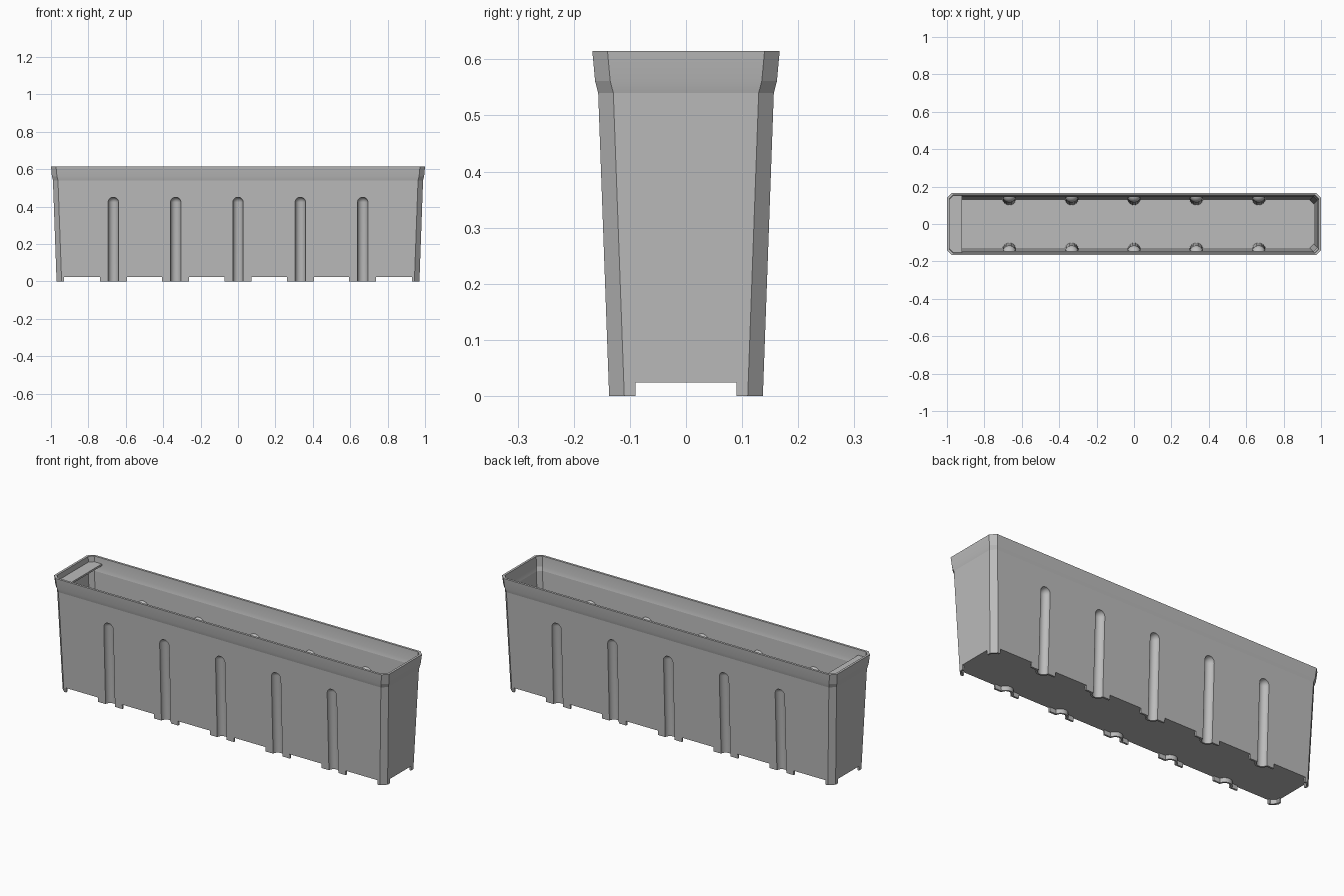
import bpy, bmesh
from math import sin, cos, pi

if "Cube" in bpy.data.objects:
    bpy.data.objects.remove(bpy.data.objects["Cube"])

HALF_X, HALF_Y, HEIGHT, CHAMFER = 1.0, 0.167, 0.615, 0.027
WALL, FLOOR_BOTTOM, FLOOR_TOP = 0.01, 0.024, 0.034
GROOVES = [i / 3 for i in range(-2, 3)]
RIM = [(0.54, 0.0105), (0.561, 0.005)]  # height, inset of the flared rim

grey = bpy.data.materials.new("planter_grey")
grey.use_nodes = True
grey.diffuse_color = (0.5, 0.5, 0.5, 1)
grey.node_tree.nodes["Principled BSDF"].inputs["Base Color"].default_value = grey.diffuse_color


def make_object(name, bm):
    bmesh.ops.recalc_face_normals(bm, faces=bm.faces)
    mesh = bpy.data.meshes.new(name)
    bm.to_mesh(mesh)
    bm.free()
    obj = bpy.data.objects.new(name, mesh)
    bpy.context.collection.objects.link(obj)
    return obj


def add_loft(bm, rings):
    """Closed skin through rings of equal point count."""
    loops = [[bm.verts.new(p) for p in ring] for ring in rings]
    for a, b in zip(loops, loops[1:]):
        for i in range(len(a)):
            j = (i + 1) % len(a)
            bm.faces.new((a[i], a[j], b[j], b[i]))
    bm.faces.new(loops[0][::-1])
    bm.faces.new(loops[-1])


def section(z, inset, thickness=0.0):
    """Rectangle with chamfered corners."""
    x, y = HALF_X - inset - thickness, HALF_Y - inset - thickness
    c = CHAMFER - 0.586 * thickness
    return [(px, py, z) for px, py in (
        (x, c - y), (x, y - c), (x - c, y), (c - x, y),
        (-x, y - c), (-x, c - y), (c - x, -y), (x - c, -y))]


def tub(name, bottom, top, thickness=0.0):
    profile = [(bottom, 0.03 - 0.036 * bottom)]
    if top > 0.5:
        profile += RIM
        profile.append((top, 0.0))
    else:
        profile.append((top, 0.03 - 0.036 * top))
    bm = bmesh.new()
    add_loft(bm, [section(z, inset, thickness) for z, inset in profile])
    return make_object(name, bm)


def capsules(name, radius):
    """Round-topped columns leaning with the long walls."""
    bm = bmesh.new()
    levels = [(-0.15, radius)]
    for k in range(8):
        a = k * pi / 16
        levels.append((0.422 + radius * sin(a), radius * cos(a)))
    for x in GROOVES:
        for side in (-1, 1):
            rings = []
            for z, r in levels:
                y = side * (0.137 + 0.036 * z)
                rings.append([(x + r * cos(t * pi / 16), y + r * sin(t * pi / 16), z)
                              for t in range(32)])
            add_loft(bm, rings)
    return make_object(name, bm)


def boxes(name, spans, half_y):
    """Boxes below the floor, one for each span along x."""
    bm = bmesh.new()
    for x0, x1 in spans:
        add_loft(bm, [[(x0, -half_y, z), (x1, -half_y, z), (x1, half_y, z), (x0, half_y, z)]
                      for z in (-0.1, FLOOR_BOTTOM)])
    return make_object(name, bm)


def cut(target, cutter):
    cutter.hide_render = True
    mod = target.modifiers.new("cut", "BOOLEAN")
    mod.operation = "DIFFERENCE"
    mod.solver = "EXACT"
    mod.object = cutter
    bpy.context.view_layer.objects.active = target
    bpy.ops.object.modifier_apply(modifier=mod.name)


# Tub with hollow interior, bulging inward around each groove
body = tub("planter_body", 0.0, HEIGHT)
cavity = tub("cavity_cutter", FLOOR_TOP, 0.66, WALL)
underside = tub("underside_cutter", -0.1, FLOOR_BOTTOM, WALL)
bulges = capsules("bulge_cutter", 0.037)
grooves = capsules("groove_cutter", 0.028)
cut(cavity, bulges)
cut(underside, bulges)

# Gaps that leave feet at the corners and beside the grooves
edges = [-0.93]
for gx in GROOVES:
    edges += [gx - 0.072, gx + 0.072]
edges.append(0.93)
side_gaps = boxes("side_gap_cutter", list(zip(edges[::2], edges[1::2])), 0.3)
end_gap = boxes("end_gap_cutter", [(-1.2, 1.2)], 0.09)

cutters = [cavity, underside, side_gaps, end_gap, grooves]
for cutter in cutters:
    cut(body, cutter)
for cutter in cutters + [bulges]:
    bpy.data.objects.remove(cutter)

# Thin shelf inside the rim at one end
bm = bmesh.new()
add_loft(bm, [[(min(x, -0.92), y, z) for x, y, z in section(z, 0.006)]
              for z in (0.575, 0.585)])
shelf = make_object("end_shelf", bm)

for obj in (body, shelf):
    obj.data.materials.clear()
    obj.data.materials.append(grey)
    for face in obj.data.polygons:
        face.material_index = 0
    bpy.ops.object.select_all(action="DESELECT")
    obj.select_set(True)
    bpy.context.view_layer.objects.active = obj
    bpy.ops.object.shade_smooth_by_angle(angle=0.21)
